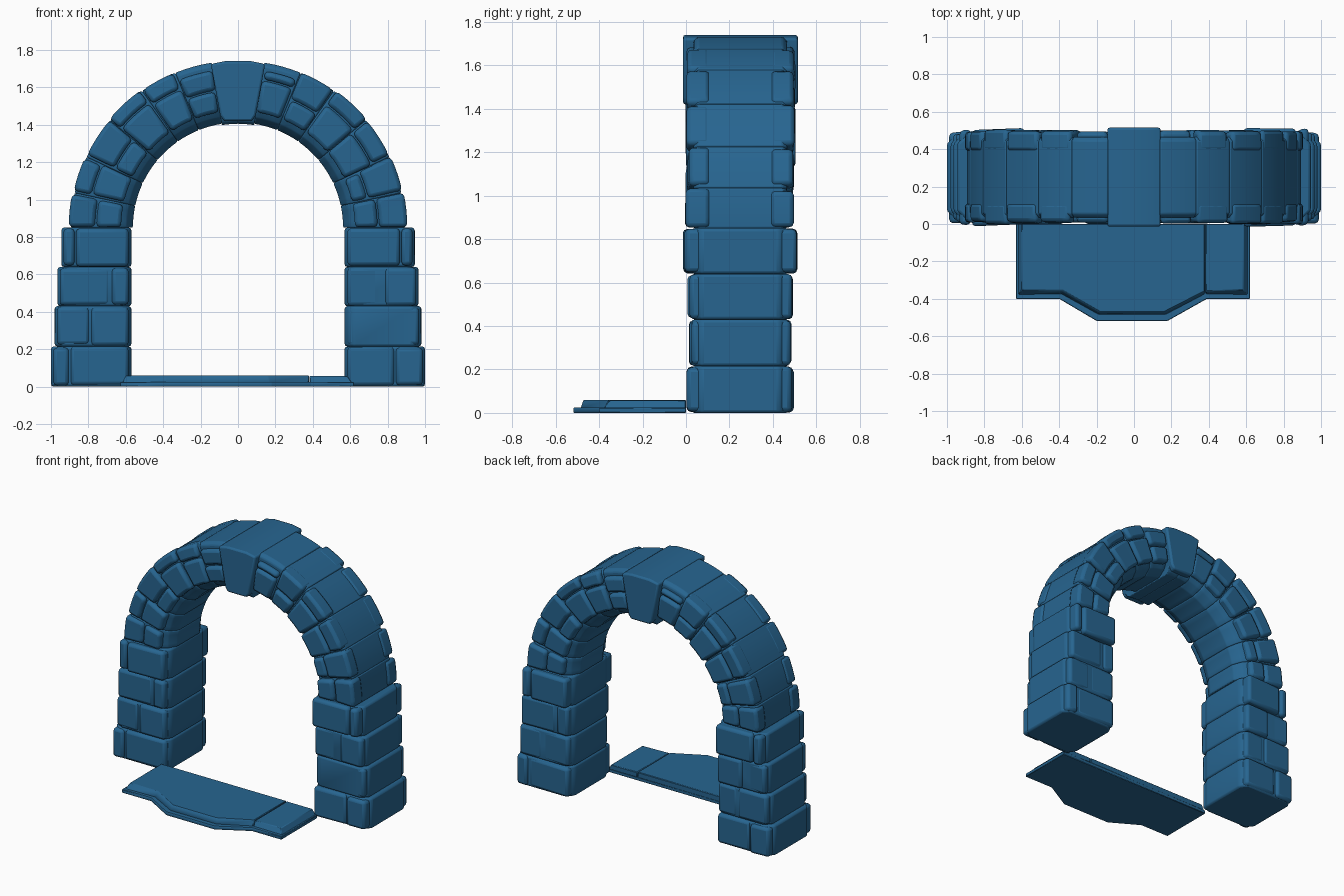
import bpy, bmesh, math, random
from mathutils import Vector

random.seed(4)
cube = bpy.data.objects.get("Cube")
if cube:
    bpy.data.objects.remove(cube, do_unlink=True)

SPRING = 0.85   # height where the piers become the arch
MIDDLE = 0.25   # half depth of the wall

blue = bpy.data.materials.new("slate_blue")
blue.use_nodes = True
blue.diffuse_color = (0.02, 0.13, 0.28, 1)
shader = blue.node_tree.nodes["Principled BSDF"]
shader.inputs["Base Color"].default_value = blue.diffuse_color
shader.inputs["Roughness"].default_value = 0.8


def loft(name, rings, bevel, segments=2):
    """Skin a list of equal rings, cap both ends and round the edges."""
    bm = bmesh.new()
    loops = [[bm.verts.new(p) for p in ring] for ring in rings]
    n = len(loops[0])
    for a, b in zip(loops, loops[1:]):
        for i in range(n):
            j = (i + 1) % n
            bm.faces.new((a[i], a[j], b[j], b[i]))
    bm.faces.new(loops[0])
    bm.faces.new(loops[-1])
    bmesh.ops.recalc_face_normals(bm, faces=bm.faces)
    mesh = bpy.data.meshes.new(name)
    bm.to_mesh(mesh)
    bm.free()
    mesh.materials.append(blue)
    obj = bpy.data.objects.new(name, mesh)
    bpy.context.collection.objects.link(obj)
    mod = obj.modifiers.new("rounded_edges", "BEVEL")
    mod.width, mod.segments = bevel, segments
    mod.limit_method, mod.angle_limit = "ANGLE", math.radians(25)
    bpy.ops.object.select_all(action="DESELECT")
    obj.select_set(True)
    bpy.context.view_layer.objects.active = obj
    bpy.ops.object.shade_smooth_by_angle(angle=math.radians(38))
    return obj


def place(u, y, t, arch, side):
    """u runs outward from the opening, t is a height or an arch angle."""
    if arch:
        a = math.radians(t)
        return Vector((side * u * math.cos(a), y, SPRING + u * math.sin(a)))
    return Vector((side * u, y, t))


def sweep(name, section, t0, t1, arch, side, bevel, turned=False):
    steps = 4 if arch else 1
    rings = []
    for k in range(steps + 1):
        t = t0 + (t1 - t0) * k / steps
        ring = [place(u, y, t, arch, side) for u, y in section]
        if turned:
            ring = [Vector((-p.x, 2 * MIDDLE - p.y, p.z)) for p in ring]
        rings.append(ring)
    return loft(name, rings, bevel)


def core_section(inner, outer, face, chamfer, round_out):
    """Wall cross-section, symmetric front to back, with cut corners."""
    half = [(inner, face + chamfer * 1.1), (inner + chamfer * 0.4, face + chamfer * 0.4),
            (inner + chamfer, face), (outer - round_out, face),
            (outer, face + round_out)]
    return half + [(u, 2 * MIDDLE - y) for u, y in reversed(half)]


def face_pair(name, inner, split, outer, t0, t1, arch, side, proud):
    """Two facing stones per course, repeated on the opposite face."""
    gap = 0.004
    slip = 0.9 if arch else 0.008
    for turned in (False, True):
        for k, (a, b) in enumerate(((inner, split - gap), (split + gap, outer))):
            front = proud + random.uniform(0, 0.014)
            lean = random.uniform(-0.012, 0.012)
            section = [(a, front + max(lean, 0)), (b, front + max(-lean, 0)),
                       (b, 0.11), (a, 0.11)]
            low = t0 + random.uniform(0.1, 1) * slip
            high = t1 - random.uniform(0.1, 1) * slip
            sweep(name + ("_outer" if k else "_inner"), section, low, high,
                  arch, side, 0.02, turned)


# Piers: bottom, top, outer edge, right split, left split, face position
pier_courses = [
    (0.0, 0.215, 1.0, 0.84, 0.90, 0.0),
    (0.215, 0.43, 0.98, 0.74, 0.79, 0.012),
    (0.43, 0.64, 0.965, 0.78, 0.68, 0.005),
    (0.64, SPRING, 0.945, 0.87, 0.87, -0.016),
]
for z0, z1, outer, right, left, proud in pier_courses:
    for side, split in ((1, right), (-1, left)):
        sweep("pier_core", core_section(0.57, outer, 0.025, 0.05, 0.045),
              z0, z1, False, side, 0.014)
        face_pair("pier_stone", 0.585, split, outer - 0.012, z0, z1, False, side, proud)

# Arch: start angle, end angle, right split, left split, outer edge of facing
arch_courses = [
    (0, 12, 0.75, 0.76, 0.905),
    (12, 25, 0.71, 0.80, 0.90),
    (25, 40, 0.79, 0.73, 0.895),
    (40, 55, 0.81, 0.82, 0.90),
    (55, 68, 0.74, 0.80, 0.895),
    (68, 81, 0.80, 0.74, 0.85),
]
for a0, a1, right, left, outer in arch_courses:
    for side, split in ((1, right), (-1, left)):
        sweep("arch_core", core_section(0.562, 0.893, 0.035, 0.085, 0.02),
              a0, a1, True, side, 0.007)
        face_pair("arch_stone", 0.625, split, outer, a0, a1, True, side, -0.006)

# Keystone: wedge through the full depth, slightly proud of the ring
half = [(0.075, 1.42), (0.095, 1.45), (0.145, 1.725), (0.07, 1.74)]
outline = half + [(-x, z) for x, z in reversed(half)]
loft("keystone", [[Vector((x, y, z)) for x, z in outline] for y in (-0.014, 0.515)], 0.012)
for side in (1, -1):
    sweep("keystone_soffit", core_section(0.555, 0.8, 0.02, 0.03, 0.02),
          81, 90, True, side, 0.004)

# Doorstep: thin base plate with a raised slab in two pieces
def plate(name, bottom, top, z0, z1, bevel):
    loft(name, [[Vector((x, y, z)) for x, y in pts]
                for pts, z in ((bottom, z0), (top, z1))], bevel, 1)


base = [(-0.63, 0), (-0.63, -0.4), (-0.4, -0.4), (-0.2, -0.518),
        (0.18, -0.518), (0.39, -0.4), (0.62, -0.4), (0.62, 0)]
plate("step_base", base, base, 0, 0.024, 0.003)

main_low = [(-0.62, 0), (-0.62, -0.38), (-0.39, -0.375), (-0.19, -0.485),
            (0.17, -0.485), (0.379, -0.375), (0.379, 0)]
main_top = [(-0.6, 0), (-0.6, -0.35), (-0.38, -0.355), (-0.18, -0.472),
            (0.16, -0.472), (0.379, -0.36), (0.379, 0)]
plate("step_slab", main_low, main_top, 0.02, 0.06, 0.004)
end_low = [(0.383, 0), (0.383, -0.375), (0.61, -0.38), (0.61, 0)]
end_top = [(0.383, 0), (0.383, -0.36), (0.585, -0.35), (0.585, 0)]
plate("step_end_slab", end_low, end_top, 0.02, 0.058, 0.004)
